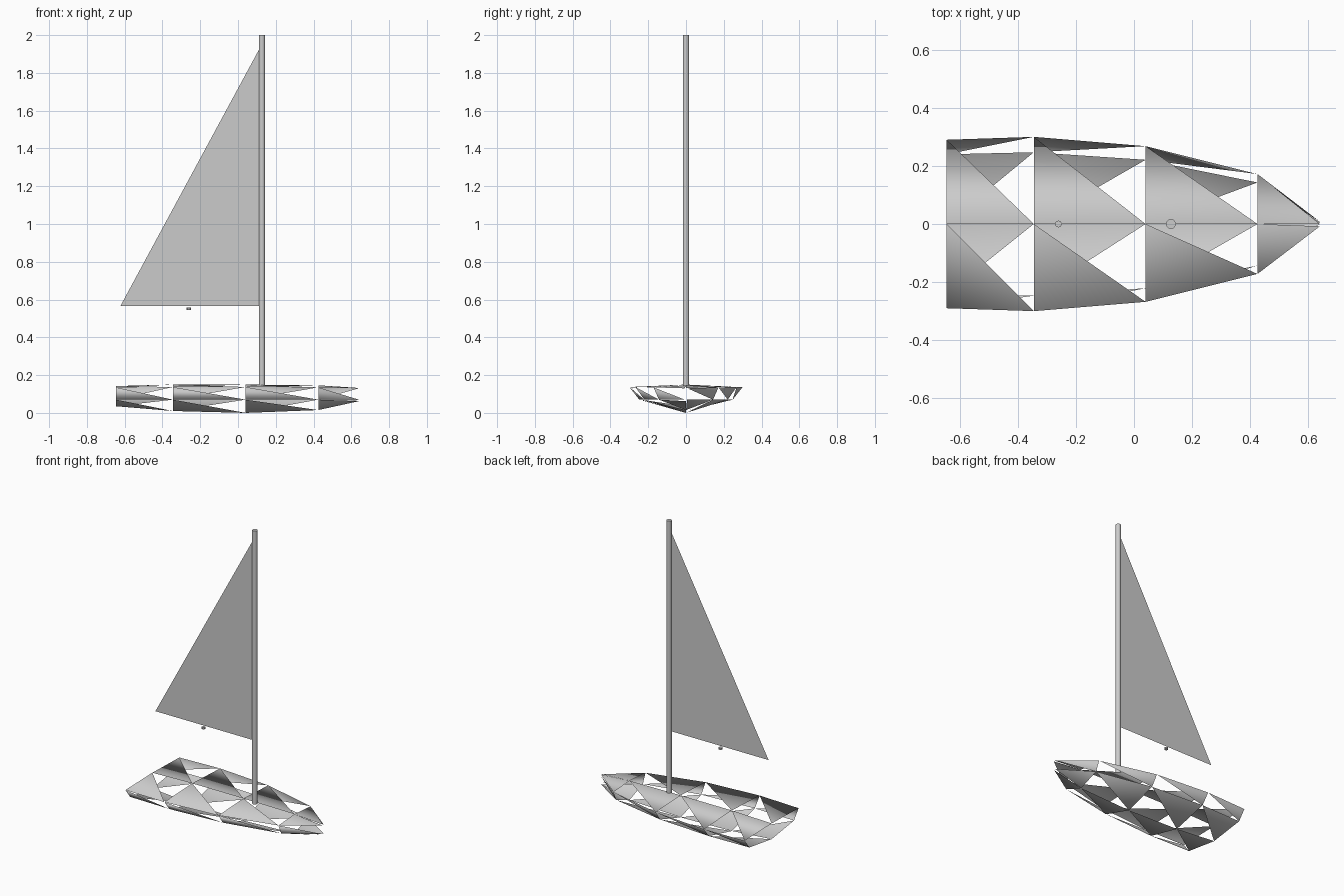
import bpy, bmesh, math

if "Cube" in bpy.data.objects:
    bpy.data.objects.remove(bpy.data.objects["Cube"])

def mesh_object(name, verts, faces, smooth=False):
    me = bpy.data.meshes.new(name)
    me.from_pydata(verts, [], faces)
    for p in me.polygons:
        p.use_smooth = smooth
    ob = bpy.data.objects.new(name, me)
    bpy.context.collection.objects.link(ob)
    return ob

def rod(name, x, radius, z0, z1, sides):
    bpy.ops.mesh.primitive_cylinder_add(vertices=sides, radius=radius, depth=z1 - z0,
                                        location=(x, 0, (z0 + z1) / 2))
    ob = bpy.context.object
    ob.name = name
    bpy.ops.object.shade_smooth_by_angle(angle=math.radians(40))
    return ob

# Hull stations: x, rim half width, rim z, deck centre z, chine half width, chine z, keel z
stations = [
    (-0.645, 0.29, 0.135, 0.142, 0.24, 0.07, 0.035),
    (-0.345, 0.30, 0.137, 0.15, 0.247, 0.07, 0.01),
    (0.04, 0.268, 0.137, 0.15, 0.221, 0.07, 0.0),
    (0.425, 0.172, 0.135, 0.146, 0.143, 0.07, 0.015),
    (0.64, 0.008, 0.13, 0.132, 0.006, 0.07, 0.062),
]
verts, faces = [], []
for x, rw, rz, dz, cw, cz, kz in stations:
    verts += [(x, rw, rz), (x, 0, dz), (x, -rw, rz),
              (x, -cw, cz), (x, 0, kz), (x, cw, cz)]

# Open lattice hull: one triangle per panel
for i in range(len(stations) - 1):
    for j in range(6):
        k = (j + 1) % 6
        faces.append((i * 6 + j, i * 6 + k, (i + 1) * 6 + k))
mesh_object("hull", verts, faces, smooth=True)

# Mast and small boom stub
rod("mast", 0.127, 0.017, 0.14, 2.0, 12)
rod("boom_stub", -0.26, 0.012, 0.545, 0.557, 8)

# Triangular sail
mesh_object("sail", [(-0.622, 0, 0.567), (0.112, 0, 0.567), (0.112, 0, 1.925)], [(0, 1, 2)])
